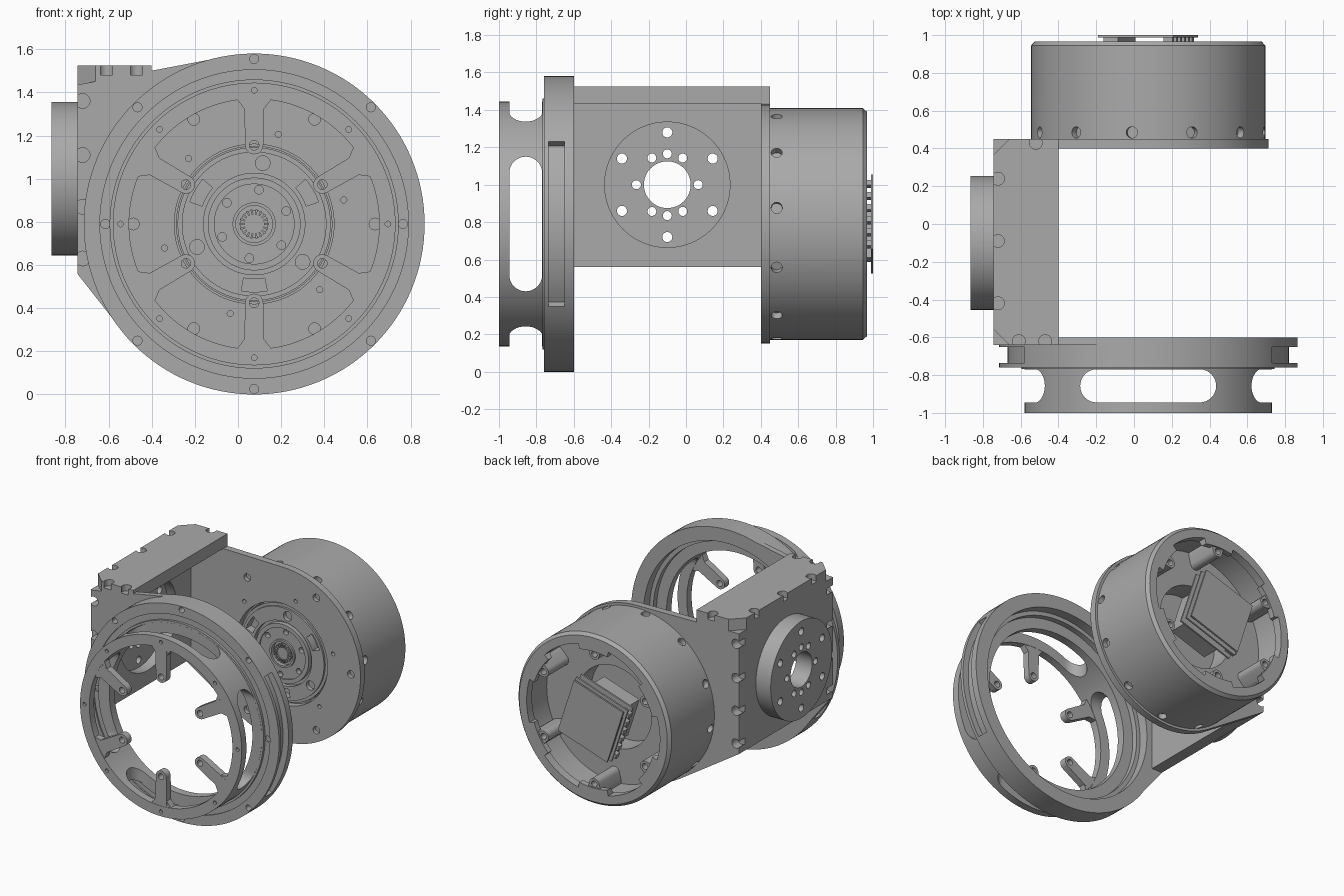
import bpy, bmesh, math
from math import cos, sin, radians, tau
from mathutils import Matrix, Vector
from mathutils.geometry import convex_hull_2d

if "Cube" in bpy.data.objects:
    bpy.data.objects.remove(bpy.data.objects["Cube"])

grey = bpy.data.materials.new("machined grey")
grey.use_nodes = True
grey.diffuse_color = (0.4, 0.4, 0.4, 1)
grey.node_tree.nodes["Principled BSDF"].inputs["Base Color"].default_value = grey.diffuse_color
CX, CZ = 0.075, 0.79            # main axis, running along y
HY, HZ = -0.10, 1.0             # side hub axis, running along x
PLACE = {"X": lambda u, v, d: (d, u, v), "Y": lambda u, v, d: (u, d, v),
         "Z": lambda u, v, d: (u, v, d)}


def circle(u, v, r, n=64):
    return [(u + r * cos(tau * i / n), v + r * sin(tau * i / n)) for i in range(n)]


def hull(*points):
    return [points[i] for i in convex_hull_2d([Vector(p) for p in points])]


def polar(r, deg):
    return CX + r * cos(radians(deg)), CZ + r * sin(radians(deg))


def prism(bm, outline, d0, d1, axis="Y"):
    place = PLACE[axis]
    low, high = [[bm.verts.new(place(u, v, d)) for u, v in outline] for d in (d0, d1)]
    n = len(outline)
    faces = [bm.faces.new(low), bm.faces.new(high)]
    faces += [bm.faces.new((low[i], low[(i + 1) % n], high[(i + 1) % n], high[i])) for i in range(n)]
    bmesh.ops.recalc_face_normals(bm, faces=faces)


def lathe(bm, profile, n=128):
    """Revolve a closed (radius, y) profile about the main axis."""
    rings = []
    for i in range(n):
        c, s = cos(tau * i / n), sin(tau * i / n)
        rings.append([bm.verts.new((CX + r * c, y, CZ + r * s)) for r, y in profile])
    m, faces = len(profile), []
    for i in range(n):
        a, b = rings[i], rings[(i + 1) % n]
        faces += [bm.faces.new((a[j], a[(j + 1) % m], b[(j + 1) % m], b[j])) for j in range(m)]
    bmesh.ops.recalc_face_normals(bm, faces=faces)


def holes(bm, spots, r, d0, d1, axis="Y"):
    for u, v in spots:
        prism(bm, circle(u, v, r, 20), d0, d1, axis)


def finish(name, bm, cutters=()):
    def to_object(label, mesh_bm):
        mesh = bpy.data.meshes.new(label)
        mesh_bm.to_mesh(mesh)
        mesh_bm.free()
        ob = bpy.data.objects.new(label, mesh)
        bpy.context.scene.collection.objects.link(ob)
        return ob
    ob = to_object(name, bm)
    helpers = []
    for cut in cutters:
        helper = to_object("cutter", cut)
        helper.hide_render = True
        mod = ob.modifiers.new("cut", "BOOLEAN")
        mod.solver, mod.object = "EXACT", helper
        helpers.append(helper)
    if helpers:
        mesh = bpy.data.meshes.new_from_object(ob.evaluated_get(bpy.context.evaluated_depsgraph_get()))
        ob.modifiers.clear()
        ob.data = mesh
        for helper in helpers:
            bpy.data.objects.remove(helper)
    ob.data.materials.clear()
    ob.data.materials.append(grey)
    bpy.ops.object.select_all(action="DESELECT")
    ob.select_set(True)
    bpy.context.view_layer.objects.active = ob
    bpy.ops.object.shade_smooth_by_angle(angle=radians(30))
    return ob


def edge_holes():
    """Screw pockets along the outer edges of the bracket."""
    bm = bmesh.new()
    side = [(-0.72, z) for z in (1.36, 1.11, 0.87, 0.63)]
    holes(bm, side, 0.034, -0.7, -0.57)
    holes(bm, side, 0.034, 0.38, 0.5)
    holes(bm, [(-0.72, y) for y in (0.24, -0.09, -0.42)] + [(-0.52, 0.43), (-0.61, -0.62), (-0.47, -0.62)],
          0.034, 1.48, 1.6, "Z")
    return bm


# L-shaped bracket with clipped corners and a round hub seat
bm, seat, clips = bmesh.new(), bmesh.new(), bmesh.new()
prism(bm, [(-0.745, 0.56), (-0.66, 0.56), (-0.66, 1.435), (-0.4, 1.435), (-0.4, 1.525), (-0.745, 1.525)], -0.64, 0.45)
prism(seat, circle(HY, HZ, 0.335, 96), -0.8, -0.6, "X")
for y, s in ((-0.65, 1), (0.46, -1)):
    prism(clips, [(-0.76, y), (-0.65, y), (-0.76, y + 0.11 * s)], 1.44, 1.6, "Z")
finish("bracket", bm, [seat, clips, edge_holes()])

# Side hub disc with bore and bolt circles
bm, cut = bmesh.new(), bmesh.new()
prism(bm, circle(HY, HZ, 0.355, 96), -0.865, -0.735, "X")
prism(cut, circle(HY, HZ, 0.125, 48), -1, -0.6, "X")
for r, size, angles in ((0.28, 0.027, range(30, 390, 60)), (0.165, 0.024, (0, 60, 90, 120, 180, 240, 270, 300))):
    holes(cut, [(HY + r * cos(radians(a)), HZ + r * sin(radians(a))) for a in angles], size, -1, -0.6, "X")
finish("side_hub", bm, [cut])

# Front web joining the bracket to the large ring
bm, cut = bmesh.new(), bmesh.new()
prism(bm, hull(*circle(CX, CZ, 0.787, 128), (-0.745, 0.56), (-0.69, 0.56), (-0.745, 1.435), (-0.4, 1.495)), -0.64, -0.6)
prism(cut, circle(CX, CZ, 0.72, 128), -0.8, -0.5)
finish("front_web", bm, [cut, edge_holes()])

# Large front ring with side recesses and bolt holes
bm, recess, bolts = bmesh.new(), bmesh.new(), bmesh.new()
lathe(bm, [(0.79, -0.6), (0.79, -0.76), (0.715, -0.76), (0.715, -0.75), (0.58, -0.75),
           (0.58, -0.71), (0.66, -0.71), (0.66, -0.67), (0.69, -0.67), (0.69, -0.6)])
for middle in (0, 180):
    arc = [middle + 2 * a for a in range(-17, 18)]
    prism(recess, [polar(0.9, a) for a in arc] + [polar(0.745, a) for a in reversed(arc)], -0.735, -0.65)
holes(bolts, [polar(0.765, a) for a in (45, 90, 135, 225, 270, 315)], 0.021, -0.8, -0.5)
holes(bolts, [polar(0.69, a) for a in (0, 180)], 0.021, -0.8, -0.74)
finish("large_ring", bm, [recess, bolts])

# Windowed cage ring
bm, across, upright = bmesh.new(), bmesh.new(), bmesh.new()
lathe(bm, [(0.655, -1), (0.655, -0.768), (0.67, -0.768), (0.67, -0.745), (0.58, -0.745), (0.58, -1)])


def slot(u):
    return hull(*circle(u - 0.272, -0.857, 0.088, 32), *circle(u + 0.272, -0.857, 0.088, 32))


prism(across, [(v, u) for u, v in slot(CZ)], -1, 1.2, "X")
prism(upright, slot(CX), -0.3, 1.9, "Z")
tiny = bmesh.new()
holes(tiny, [polar(0.62, a) for a in range(0, 360, 45)], 0.013, -1.1, -0.98)
finish("cage_ring", bm, [across, upright, tiny])

# Fingers reaching inwards from the cage ring
for i in range(6):
    a = 30 + 60 * i
    bm, cut = bmesh.new(), bmesh.new()
    prism(bm, hull(*circle(*polar(0.365, a), 0.042, 24), *circle(*polar(0.56, a), 0.046, 24)), -0.998, -0.947)
    root = [polar(0.605, a - 9), polar(0.605, a + 9), polar(0.53, a + 4.5), polar(0.53, a - 4.5)]
    prism(bm, root, -0.997, -0.948)
    holes(cut, [polar(0.365, a)], 0.022, -1.1, -0.9)
    finish(f"finger_{i + 1}", bm, [cut])

# Rear web carrying the motor
bm, cut, bolts = bmesh.new(), bmesh.new(), bmesh.new()
prism(bm, hull(*circle(CX, CZ, 0.638, 128), (-0.745, 0.56), (-0.69, 0.56), (-0.745, 1.435), (-0.4, 1.435)), 0.4, 0.45)
prism(cut, circle(CX, CZ, 0.37, 96), 0.3, 0.5)
holes(bolts, [polar(0.56, a) for a in range(0, 360, 60)], 0.027, 0.35, 0.43)
holes(bolts, [polar(0.43, a) for a in range(15, 375, 60)], 0.014, 0.35, 0.43)
finish("rear_web", bm, [cut, bolts, edge_holes()])

# Motor case with an open back and radial screw pockets
bm, cut = bmesh.new(), bmesh.new()
lathe(bm, [(0.62, 0.45), (0.62, 0.945), (0.6, 0.967), (0.5, 0.967), (0.5, 0.925), (0.55, 0.9),
           (0.55, 0.72), (0.3, 0.72), (0.3, 0.52), (0.36, 0.52), (0.36, 0.45)])
for i in range(12):
    turn = Matrix.Rotation(-radians(8 + 30 * i), 4, "Y") @ Matrix.Translation((0.62, 0, 0)) @ Matrix.Rotation(radians(90), 4, "Y")
    bmesh.ops.create_cone(cut, cap_ends=True, segments=20, radius1=0.03, radius2=0.03, depth=0.08,
                          matrix=Matrix.Translation((CX, 0.485, CZ)) @ turn)
lobes = bmesh.new()
for i in range(6):
    arc = [60 * i + a for a in range(-17, 18, 2)]
    prism(lobes, [polar(0.54, a) for a in arc] + [polar(0.47, a) for a in reversed(arc)], 0.88, 1.0)
finish("motor_case", bm, [cut, lobes])

# Lugs inside the back opening
for i in range(6):
    a = 30 + 60 * i
    bm, cut = bmesh.new(), bmesh.new()
    prism(bm, hull(*circle(*polar(0.475, a), 0.04, 24), *circle(*polar(0.535, a), 0.055, 24)), 0.715, 0.955)
    holes(cut, [polar(0.475, a)], 0.022, 0.9, 1.0)
    finish(f"lug_{i + 1}", bm, [cut])

# Rotor: stepped concentric faces, slots and bolts
bm, cut = bmesh.new(), bmesh.new()
lathe(bm, [(0.355, 0.56), (0.355, 0.425), (0.335, 0.425), (0.335, 0.41), (0.235, 0.41), (0.235, 0.44), (0.215, 0.44),
           (0.215, 0.405), (0.185, 0.405), (0.185, 0.415), (0.1, 0.415), (0.1, 0.4), (0.085, 0.4), (0.085, 0.43),
           (0.065, 0.43), (0.065, 0.415), (0.001, 0.415), (0.001, 0.56)], 96)
for a in (30, 90, 150, 210, 270, 330):
    arc = [a + d for d in range(-11, 12, 2)]
    if a % 120 == 30:
        prism(cut, [polar(0.315, d) for d in arc] + [polar(0.255, d) for d in reversed(arc)], 0.35, 0.47)
holes(cut, [polar(0.285, a) for a in (82, 202, 322)], 0.034, 0.35, 0.44)
holes(cut, [polar(0.16, a) for a in range(22, 382, 60)], 0.02, 0.35, 0.45)
finish("rotor", bm, [cut])

# Fine teeth round the rotor bore
bm = bmesh.new()
for a in range(0, 360, 20):
    prism(bm, [polar(0.068, a - 4), polar(0.068, a + 4), polar(0.045, a + 5), polar(0.045, a - 5)], 0.404, 0.42)
finish("bore_teeth", bm)


# Electronics stack in the back opening, tilted about the main axis
def block(bm, size, u, y, v):
    turn = Matrix.Translation((CX, 0, CZ)) @ Matrix.Rotation(radians(-18), 4, "Y")
    bmesh.ops.create_cube(bm, size=1, matrix=turn @ Matrix.Translation((u, y, v)) @ Matrix.Diagonal((*size, 1)))


for name, size, y in (("cover_plate", (0.42, 0.012, 0.42), 0.994), ("middle_board", (0.44, 0.012, 0.43), 0.955),
                      ("lower_board", (0.44, 0.012, 0.43), 0.90), ("board_support", (0.3, 0.2, 0.3), 0.8)):
    bm = bmesh.new()
    block(bm, size, 0, y, 0)
    finish(name, bm)
bm = bmesh.new()
for i in range(6):
    block(bm, (0.07, 0.04, 0.035), -0.2, 0.93, -0.17 + 0.068 * i)
    block(bm, (0.05, 0.03, 0.03), 0.17, 0.974, -0.17 + 0.068 * i)
block(bm, (0.08, 0.03, 0.3), -0.16, 0.974, 0)
finish("connectors", bm)
